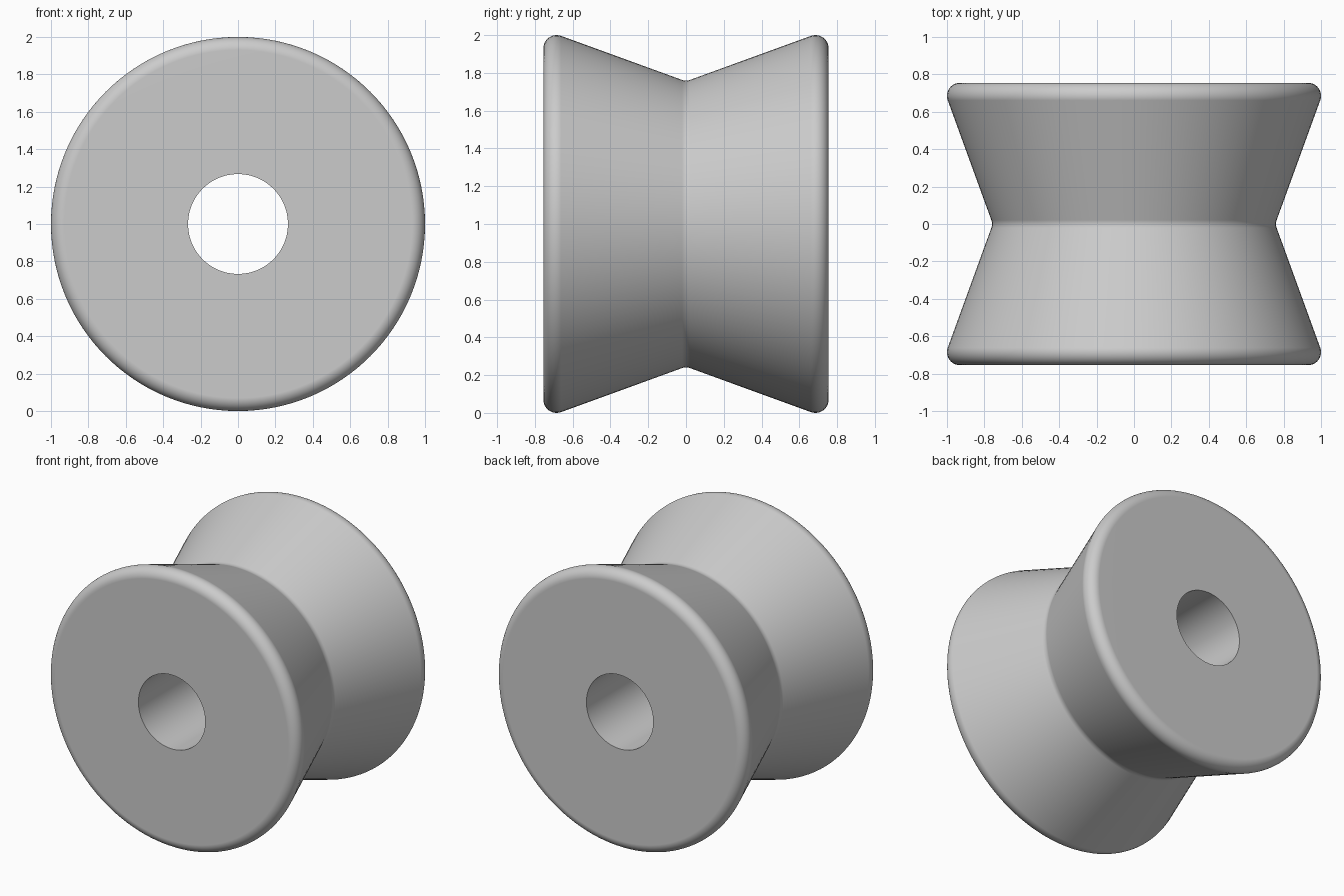
import bpy, bmesh
from math import sin, cos, pi, radians

cube = bpy.data.objects.get("Cube")
if cube:
    bpy.data.objects.remove(cube, do_unlink=True)

SEGMENTS = 128
HALF = 0.755                  # half length along y
BORE = 0.267
RIM_FILLET, WAIST_FILLET = 0.07, 0.06
SLOPE = radians(20)

grey = bpy.data.materials.new("light grey")
grey.use_nodes = True
colour = (0.6, 0.6, 0.6, 1)
grey.diffuse_color = colour
grey.node_tree.nodes["Principled BSDF"].inputs["Base Color"].default_value = colour


def arc(cy, cr, radius, start, end, steps):
    """Profile points (y, r), angles measured from the outward radial direction."""
    angles = [start + (end - start) * i / steps for i in range(steps + 1)]
    return [(cy + radius * sin(a), cr + radius * cos(a)) for a in angles]


# Half profile: waist fillet, cone, rounded rim, end face, bore edge
rim_y, rim_r = HALF - RIM_FILLET, 1 - RIM_FILLET
cone_r = rim_r + (RIM_FILLET - rim_y * sin(SLOPE)) / cos(SLOPE) + rim_y * (sin(SLOPE) / cos(SLOPE) - sin(SLOPE) / cos(SLOPE))
waist = arc(0, cone_r + WAIST_FILLET / cos(SLOPE), WAIST_FILLET, pi, pi - SLOPE, 4)
rim = arc(rim_y, rim_r, RIM_FILLET, -SLOPE, pi / 2, 12)
half = waist + rim + [(HALF, BORE)]
profile = half + [(-y, r) for y, r in reversed(half[1:])]

# Roller: revolve the closed profile around the y axis
bm = bmesh.new()
rings = []
for y, r in profile:
    angles = [2 * pi * i / SEGMENTS for i in range(SEGMENTS)]
    rings.append([bm.verts.new((r * cos(a), y, 1 + r * sin(a))) for a in angles])
for k, ring in enumerate(rings):
    after = rings[(k + 1) % len(rings)]
    for i in range(SEGMENTS):
        j = (i + 1) % SEGMENTS
        bm.faces.new((ring[i], ring[j], after[j], after[i]))
bmesh.ops.recalc_face_normals(bm, faces=bm.faces)
mesh = bpy.data.meshes.new("grooved_roller")
bm.to_mesh(mesh)
bm.free()
mesh.materials.append(grey)

roller = bpy.data.objects.new("grooved_roller", mesh)
bpy.context.collection.objects.link(roller)
bpy.ops.object.select_all(action="DESELECT")
roller.select_set(True)
bpy.context.view_layer.objects.active = roller
bpy.ops.object.shade_smooth_by_angle(angle=radians(40))

# Keep the flat ends and cones cleanly shaded beside the fillets
weighted = roller.modifiers.new("weighted_normals", "WEIGHTED_NORMAL")
weighted.keep_sharp = True
